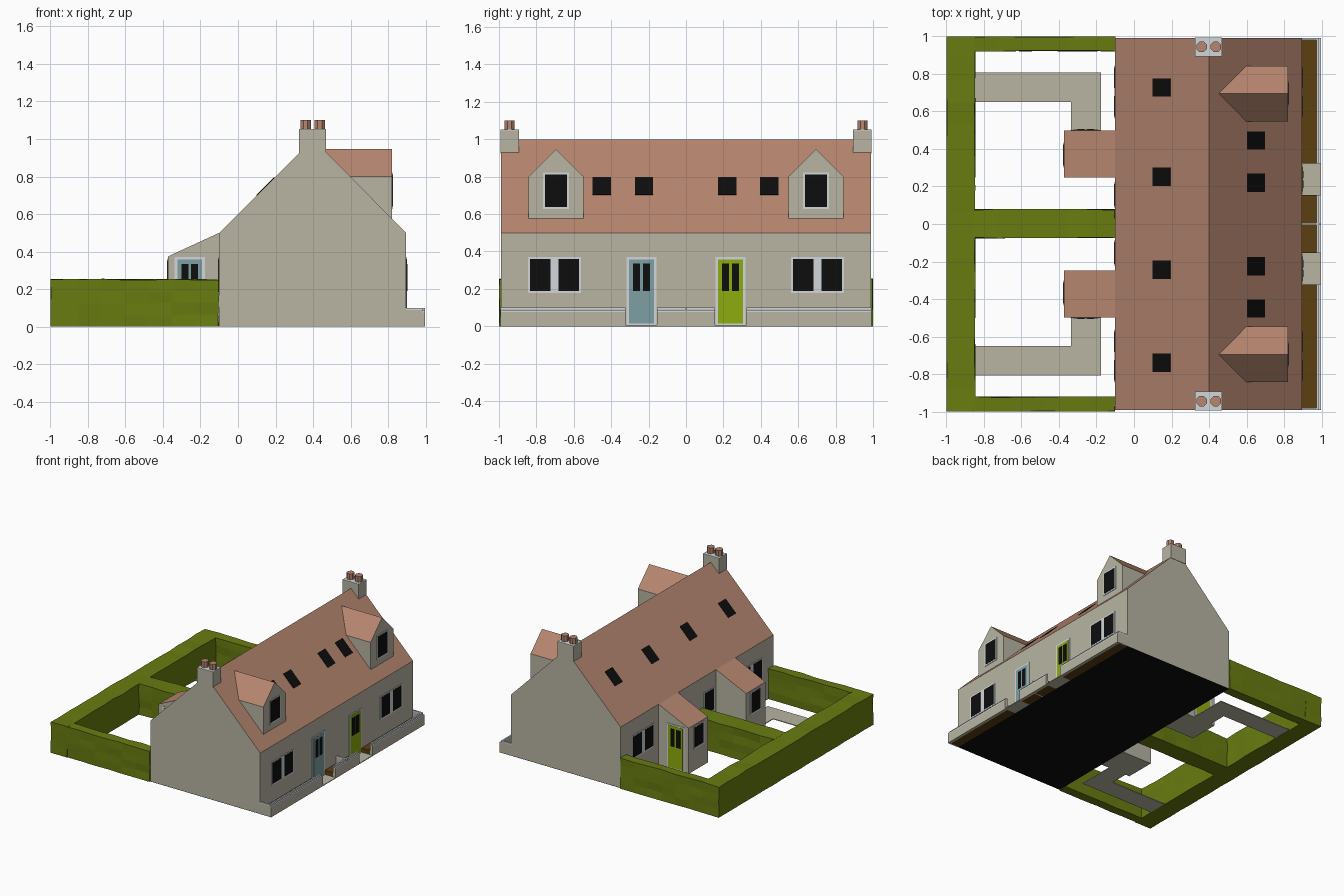
import bpy, bmesh, math, random
from mathutils import Vector, Matrix

if "Cube" in bpy.data.objects:
    bpy.data.objects.remove(bpy.data.objects["Cube"])

random.seed(4)


def material(name, r, g, b):
    m = bpy.data.materials.new(name)
    m.diffuse_color = [((c / 255 + 0.055) / 1.055) ** 2.4 if c > 10 else c / 255 / 12.92
                       for c in (r, g, b)] + [1]
    m.use_nodes = True
    m.node_tree.nodes["Principled BSDF"].inputs["Base Color"].default_value = m.diffuse_color
    return m


STONE = material("stone", 184, 181, 163)
TILE = material("terracotta tile", 182, 134, 112)
WHITE = material("white paint", 212, 215, 218)
GLASS = material("black glass", 13, 13, 13)
BLUE = material("blue door paint", 126, 160, 162)
LIME = material("lime door paint", 142, 172, 14)
HEDGE = material("hedge green", 104, 124, 16)
SOIL = material("soil brown", 92, 62, 16)


def finish(name, bm, *mats):
    bmesh.ops.recalc_face_normals(bm, faces=bm.faces)
    if len(mats) > 1:                      # second material on upward slopes
        bm.normal_update()
        for f in bm.faces:
            f.material_index = 1 if f.normal.z > 0.3 else 0
    me = bpy.data.meshes.new(name)
    bm.to_mesh(me)
    bm.free()
    ob = bpy.data.objects.new(name, me)
    for m in mats:
        me.materials.append(m)
    bpy.context.collection.objects.link(ob)
    return ob


def cube_bm(x, y, z):
    """Box from three (low, high) ranges, in any order."""
    bm = bmesh.new()
    bmesh.ops.create_cube(bm, size=1)
    for v in bm.verts:
        v.co = Vector([(r[0] + r[1]) / 2 + c * abs(r[1] - r[0]) for r, c in zip((x, y, z), v.co)])
    return bm


def box(name, x, y, z, *mats):
    return finish(name, cube_bm(x, y, z), *mats)


def prism_bm(profile, place, a, b):
    """Extrude a 2D profile from a to b; place maps (u, v, t) to xyz."""
    bm = bmesh.new()
    ends = [[bm.verts.new(place(u, v, t)) for u, v in profile] for t in (a, b)]
    n = len(profile)
    for e in ends:
        bm.faces.new(e)
    for i in range(n):
        j = (i + 1) % n
        bm.faces.new((ends[0][i], ends[0][j], ends[1][j], ends[1][i]))
    return bm


def plate(name, axis, at, side, u, z, depth, mat):
    """Thin plate on a wall facing x or y."""
    t = (at, at + side * depth)
    return box(name, *((t, u, z) if axis == "x" else (u, t, z)), mat)


def window(name, axis, at, side, u, z, panes=1):
    """White frame with black panes."""
    plate(name + "_frame", axis, at, side, u, z, 0.004, WHITE)
    lo, hi = min(u), max(u)
    gap, edge = 0.042, 0.011
    w = (hi - lo - 2 * edge - gap * (panes - 1)) / panes
    for i in range(panes):
        p = lo + edge + i * (w + gap)
        plate(name + "_pane", axis, at, side, (p, p + w), (z[0] + 0.012, z[1] - 0.01), 0.006, GLASS)


def door(name, axis, at, side, mid, mat):
    plate(name + "_frame", axis, at, side, (mid - 0.08, mid + 0.08), (0.005, 0.37), 0.004, WHITE)
    plate(name, axis, at, side, (mid - 0.066, mid + 0.066), (0.015, 0.358), 0.006, mat)
    for d in (-0.026, 0.026):
        plate(name + "_pane", axis, at, side, (mid + d - 0.019, mid + d + 0.019),
              (0.19, 0.335), 0.008, GLASS)


along_y = lambda u, v, t: (u, t, v)
along_x = lambda u, v, t: (t, u, v)
BACK, FRONT, RIDGE, END = -0.1, 0.895, 0.4, 0.99

# Main house: stone gables, tiled slopes, dark base
finish("house", prism_bm([(BACK, 0.002), (FRONT, 0.002), (FRONT, 0.5), (RIDGE, 1), (BACK, 0.5)],
                         along_y, -END, END), STONE, TILE)
box("house_base", (BACK, FRONT), (-END, END), (0, 0.002), GLASS)


# Skylights lying on the slopes
def skylight(x, y, turn):
    ob = box("skylight", (-0.067, 0.067), (-0.049, 0.049), (-0.003, 0.003), GLASS)
    z = 1 - abs(x - RIDGE) * (1.0101 if x > RIDGE else 1)
    ob.matrix_world = Matrix.Translation((x, y, z)) @ Matrix.Rotation(turn, 4, "Y")


for y in (-0.45, -0.225, 0.22, 0.445):
    skylight(0.648, y, math.radians(45.3))
for y in (-0.74, -0.243, 0.252, 0.727):
    skylight(0.147, y, math.radians(-45))

for s, paint in ((-1, BLUE), (1, LIME)):
    def span(a, b):
        return tuple(sorted((s * a, s * b)))

    # Front and rear windows, front door
    WZ = (0.178, 0.37)
    window("front_window", "x", FRONT, 1, span(0.562, 0.845), WZ, 2)
    window("rear_window", "x", BACK, -1, span(0.562, 0.845), WZ, 2)
    window("small_rear_window", "x", BACK, -1, span(0.085, 0.225), WZ)
    door("front_door", "x", FRONT, 1, s * 0.238, paint)

    # Dormer, cut back to the roof slope
    mid = s * 0.695
    bm = prism_bm([(mid - 0.148, 0.575), (mid + 0.148, 0.575), (mid + 0.148, 0.8),
                   (mid, 0.947), (mid - 0.148, 0.8)], along_x, 0.82, 0.0)
    for v in bm.verts:
        if v.co.x < 0.5:
            v.co.x = RIDGE + (1 - v.co.z) * 0.99 - 0.003
    finish("dormer", bm, STONE, TILE)
    window("dormer_window", "x", 0.82, 1, (mid - 0.07, mid + 0.07), (0.627, 0.822))

    # Chimney with pale top and two pots
    box("chimney", (0.325, 0.47), span(0.892, 0.993), (0.925, 1.047), STONE)
    box("chimney_cap", (0.325, 0.47), span(0.892, 0.993), (1.047, 1.052), WHITE)
    for x in (0.36, 0.436):
        bm = bmesh.new()
        bmesh.ops.create_cone(bm, cap_ends=True, segments=8, radius1=0.03, radius2=0.03, depth=0.05,
                              matrix=Matrix.Translation((x, s * 0.944, 1.075))
                              @ Matrix.Rotation(math.pi / 8, 4, "Z"))
        finish("chimney_pot", bm, TILE)

    # Rear porch with lean-to roof
    lo, hi = span(0.247, 0.498)
    finish("porch", prism_bm([(-0.372, 0), (BACK, 0), (BACK, 0.5), (-0.372, 0.375)],
                             along_y, lo, hi), STONE, TILE)
    door("porch_door", "y", s * 0.498, s, -0.257, paint)
    window("porch_window", "x", -0.372, -1, span(0.3, 0.435), (0.178, 0.363))

    # Garden paths
    box("rear_path_stub", (-0.335, -0.175), span(0.498, 0.65), (0, 0.006), STONE)
    box("rear_path", (-0.845, -0.175), span(0.65, 0.808), (0, 0.006), STONE)
    box("front_path", (FRONT, 0.995), span(0.155, 0.323), (0, 0.006), STONE)

    # Flower beds and the stepped front wall
    for a, b in ((0.006, 0.155), (0.323, 0.985)):
        box("flower_bed", (FRONT, 0.972), span(a, b), (0, 0.04), SOIL)
        e = max(b, 0.155) if b < 0.5 else 0.992
        for x0, x1, top in ((0.972, 0.984, 0.1), (0.984, 0.995, 0.086)):
            box("front_wall", (x0, x1), span(a, e), (0, top - 0.01), STONE)
            box("front_wall_coping", (x0, x1), span(a, e), (top - 0.01, top), WHITE)
    box("end_wall", (FRONT, 0.972), span(0.98, 0.992), (0, 0.09), STONE)
    box("end_wall_coping", (FRONT, 0.972), span(0.98, 0.992), (0.09, 0.1), WHITE)

box("dividing_wall", (FRONT, 0.995), (-0.006, 0.006), (0, 0.09), STONE)
box("dividing_wall_coping", (FRONT, 0.995), (-0.006, 0.006), (0.09, 0.1), WHITE)


# Hedges: finely cut boxes with uneven surfaces
def hedge(name, x, y):
    bm = cube_bm(x, y, (0, 0.252))
    for axis, r, step in ((0, x, 0.12), (1, y, 0.12), (2, (0, 0.252), 0.06)):
        n = max(1, round((r[1] - r[0]) / step))
        no = Vector([float(i == axis) for i in range(3)])
        for k in range(1, n):
            bmesh.ops.bisect_plane(bm, geom=bm.verts[:] + bm.edges[:] + bm.faces[:],
                                   plane_co=no * (r[0] + (r[1] - r[0]) * k / n), plane_no=no)
    for v in bm.verts:
        j = [random.uniform(-0.004, 0.004) for _ in range(3)]
        v.co.x = max(-1, v.co.x + j[0])
        v.co.y = max(-1, min(1, v.co.y + j[1]))
        if v.co.z > 0.01:
            v.co.z += j[2]
    finish(name, bm, HEDGE)


hedge("rear_hedge", (-1, -0.847), (-1, 1))
for name, y in (("left_hedge", (-0.998, -0.922)), ("middle_hedge", (-0.073, 0.077)),
                ("right_hedge", (0.922, 0.998))):
    hedge(name, (-0.852, -0.102), y)
